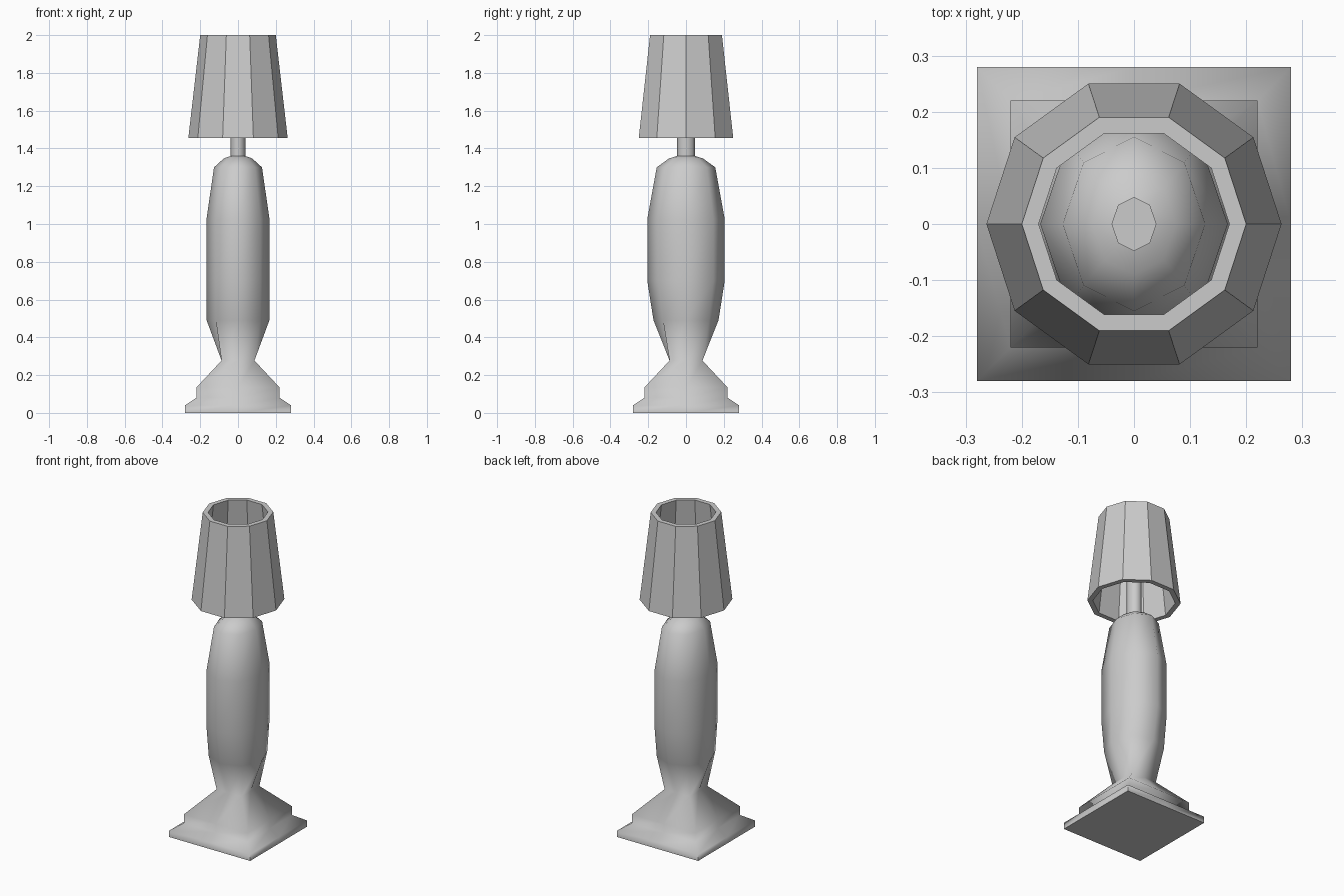
import bpy, bmesh, math

if "Cube" in bpy.data.objects:
    bpy.data.objects.remove(bpy.data.objects["Cube"])


def square(h):
    # eight points round a square, matching the octagon corners
    return [(h, 0), (h, h), (0, h), (-h, h), (-h, 0), (-h, -h), (0, -h), (h, -h)]


def oval(rx, ry, n=8):
    return [(rx * math.cos(2 * math.pi * i / n), ry * math.sin(2 * math.pi * i / n))
            for i in range(n)]


def loft(name, rings, closed=False, smooth=None):
    # skin a stack of (outline, z) rings; cap the ends or join last to first
    bm = bmesh.new()
    loops = [[bm.verts.new((x, y, z)) for x, y in pts] for pts, z in rings]
    pairs = list(zip(loops, loops[1:]))
    if closed:
        pairs.append((loops[-1], loops[0]))
    else:
        bm.faces.new(loops[0][::-1])
        bm.faces.new(loops[-1])
    for a, b in pairs:
        n = len(a)
        for i in range(n):
            j = (i + 1) % n
            bm.faces.new((a[i], a[j], b[j], b[i]))
    bmesh.ops.recalc_face_normals(bm, faces=bm.faces)
    mesh = bpy.data.meshes.new(name)
    bm.to_mesh(mesh)
    bm.free()
    ob = bpy.data.objects.new(name, mesh)
    bpy.context.collection.objects.link(ob)
    if smooth:
        bpy.ops.object.select_all(action='DESELECT')
        ob.select_set(True)
        bpy.context.view_layer.objects.active = ob
        bpy.ops.object.shade_smooth_by_angle(angle=math.radians(smooth))
    return ob


# square stepped foot flowing into the oval body and the thin stem
loft("lamp_stand", [
    (square(0.28), 0), (square(0.28), 0.04),
    (square(0.22), 0.08), (square(0.22), 0.135),
    (square(0.087), 0.277),
    (oval(0.166, 0.172), 0.49),
    (oval(0.167, 0.205), 0.70), (oval(0.167, 0.205), 1.025),
    (oval(0.127, 0.155), 1.30), (oval(0.075, 0.09), 1.347),
    (oval(0.04, 0.048), 1.36), (oval(0.04, 0.048), 1.65),
], smooth=65)

# ten-sided open shade with wall thickness
loft("lamp_shade", [
    (oval(0.263, 0.263, 10), 1.455), (oval(0.2, 0.2, 10), 2.0),
    (oval(0.17, 0.17, 10), 2.0), (oval(0.232, 0.232, 10), 1.455),
], closed=True)
